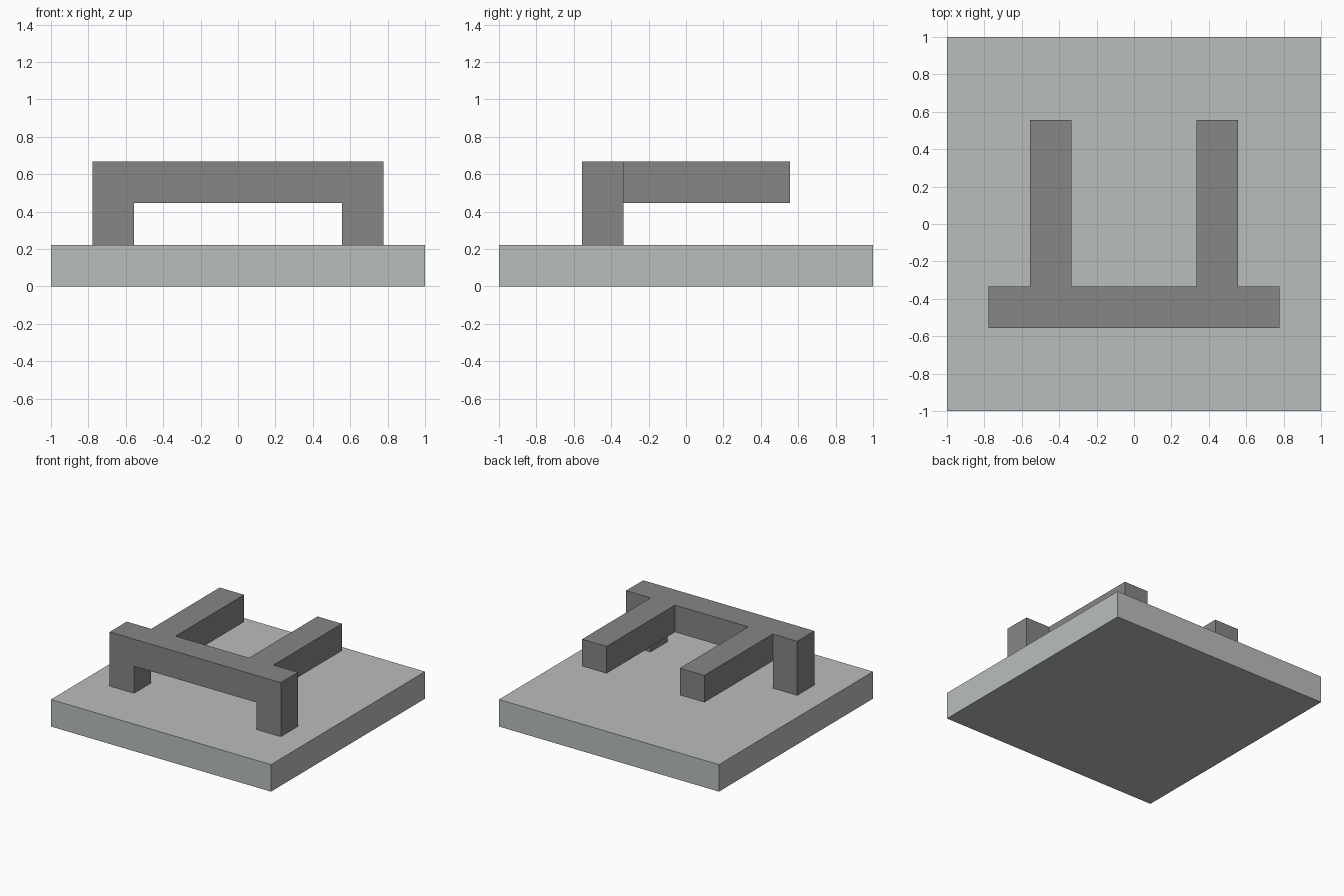
import bpy
import bmesh
from mathutils import Vector

U = 1 / 9  # module: the base is 18 units wide

old = bpy.data.objects.get("Cube")
if old:
    bpy.data.objects.remove(old, do_unlink=True)


def material(name, color):
    mat = bpy.data.materials.new(name)
    mat.use_nodes = True
    mat.diffuse_color = color
    mat.node_tree.nodes["Principled BSDF"].inputs["Base Color"].default_value = color
    return mat


def extrude_profile(name, points, direction, mat):
    """Extrude a flat outline, given in module units, along a direction."""
    bm = bmesh.new()
    face = bm.faces.new([bm.verts.new(Vector(p) * U) for p in points])
    result = bmesh.ops.extrude_face_region(bm, geom=[face], use_keep_orig=True)
    moved = [v for v in result["geom"] if isinstance(v, bmesh.types.BMVert)]
    bmesh.ops.translate(bm, verts=moved, vec=Vector(direction) * U)
    bmesh.ops.recalc_face_normals(bm, faces=bm.faces)
    mesh = bpy.data.meshes.new(name)
    bm.to_mesh(mesh)
    bm.free()
    mesh.materials.append(mat)
    obj = bpy.data.objects.new(name, mesh)
    bpy.context.collection.objects.link(obj)
    return obj


light_grey = material("light grey", (0.485, 0.515, 0.505, 1))
dark_grey = material("dark grey", (0.238, 0.238, 0.235, 1))

# Square base slab
extrude_profile("base_plate", [(-9, -9, 0), (9, -9, 0), (9, 9, 0), (-9, 9, 0)],
                (0, 0, 2), light_grey)

# Front bridge: crossbar with a leg at each end
half = [(7, 2), (7, 6)]
inner = [(5, 4), (5, 2)]
outline = [(-x, z) for x, z in half] + [(x, z) for x, z in reversed(half)]
outline += [(x, z) for x, z in reversed(inner)] + [(-x, z) for x, z in inner]
extrude_profile("front_bridge", [(x, -5, z) for x, z in outline], (0, 2, 0), dark_grey)

# Two arms reaching back from the crossbar
for side, name in ((1, "left_arm"), (-1, "right_arm")):
    section = [(3, 4), (5, 4), (5, 6), (3, 6)]
    extrude_profile(name, [(side * x, -3, z) for x, z in section], (0, 8, 0), dark_grey)
